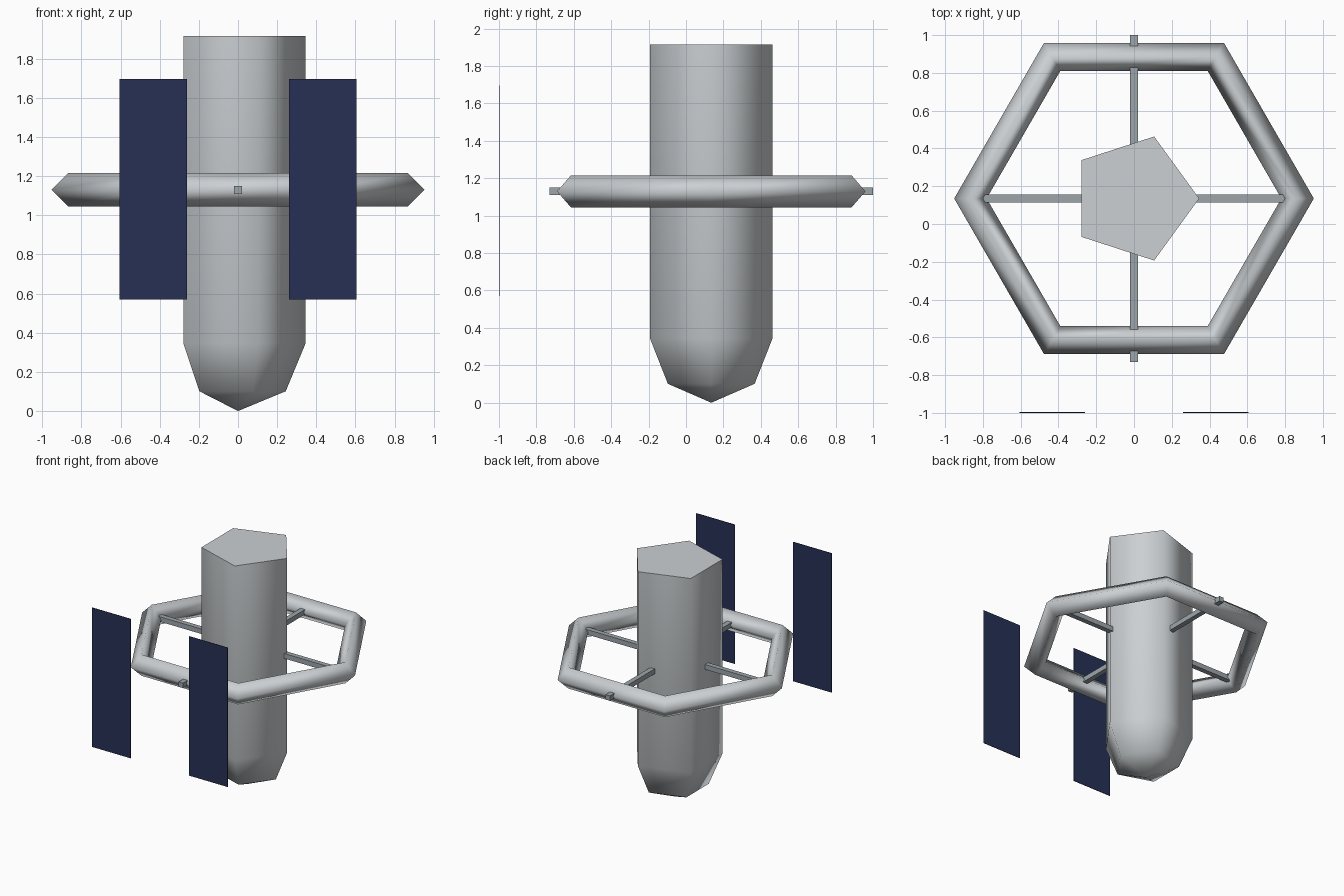
import bpy
import bmesh
import math

cube = bpy.data.objects.get("Cube")
if cube:
    bpy.data.objects.remove(cube, do_unlink=True)

CENTRE_Y = 0.135
RING_Z = 1.13
BODY_R = 0.345
RING_R = 0.866
TUBE_R = 0.086


def material(name, rgb):
    mat = bpy.data.materials.new(name)
    mat.use_nodes = True
    colour = (*rgb, 1)
    mat.diffuse_color = colour
    mat.node_tree.nodes["Principled BSDF"].inputs["Base Color"].default_value = colour
    return mat


hull_grey = material("hull light grey", (0.6, 0.63, 0.65))
strut_grey = material("strut grey", (0.34, 0.38, 0.41))
panel_navy = material("panel navy", (0.02, 0.03, 0.09))


def lathe(name, profile, sides, mat, closed, smooth_angle):
    """Revolve (radius, z) points around the station axis; zero radius is a pole."""
    bm = bmesh.new()
    rings = []
    for r, z in profile:
        count = sides if r > 0 else 1
        ring = [bm.verts.new((r * math.cos(math.tau * i / sides),
                              r * math.sin(math.tau * i / sides), z))
                for i in range(count)]
        rings.append(ring * (sides // count))
    pairs = list(zip(rings, rings[1:]))
    if closed:
        pairs.append((rings[-1], rings[0]))
    for low, high in pairs:
        for i in range(sides):
            j = (i + 1) % sides
            corners = dict.fromkeys((low[i], low[j], high[j], high[i]))
            bm.faces.new(list(corners))
    if not closed:
        bm.faces.new(rings[-1])
    bmesh.ops.recalc_face_normals(bm, faces=bm.faces)
    mesh = bpy.data.meshes.new(name)
    bm.to_mesh(mesh)
    bm.free()
    mesh.materials.append(mat)
    obj = bpy.data.objects.new(name, mesh)
    bpy.context.collection.objects.link(obj)
    obj.location.y = CENTRE_Y
    bpy.ops.object.select_all(action="DESELECT")
    obj.select_set(True)
    bpy.context.view_layer.objects.active = obj
    bpy.ops.object.shade_smooth_by_angle(angle=math.radians(smooth_angle))
    return obj


def box(name, location, size, mat):
    bpy.ops.mesh.primitive_cube_add(size=1, location=location)
    obj = bpy.context.object
    obj.name = name
    obj.scale = size
    bpy.ops.object.transform_apply(location=False, rotation=False, scale=True)
    obj.data.materials.append(mat)
    return obj


# Five-sided hull with a rounded nose at the bottom and a flat top
nose = [(BODY_R * math.sin(a), BODY_R * (1 - math.cos(a)))
        for a in (0, math.pi / 4, math.pi / 2)]
lathe("hull", nose + [(BODY_R, 1.915)], 5, hull_grey, False, 80)

# Six-sided ring with a diamond cross-section
section = [(RING_R + TUBE_R * math.cos(k * math.pi / 2),
            RING_Z + TUBE_R * math.sin(k * math.pi / 2)) for k in range(4)]
lathe("habitat_ring", section, 6, hull_grey, True, 180)

# Crossed struts from the hull out to the ring
box("strut_across", (0, CENTRE_Y, RING_Z), (2 * RING_R, 0.04, 0.04), strut_grey)
box("strut_lengthwise", (0, CENTRE_Y, RING_Z), (0.04, 2 * RING_R, 0.04), strut_grey)

# Pair of thin upright solar panels standing in front
for side, name in ((1, "left_solar_panel"), (-1, "right_solar_panel")):
    box(name, (side * 0.433, -0.998, 1.133), (0.346, 0.004, 1.126), panel_navy)
